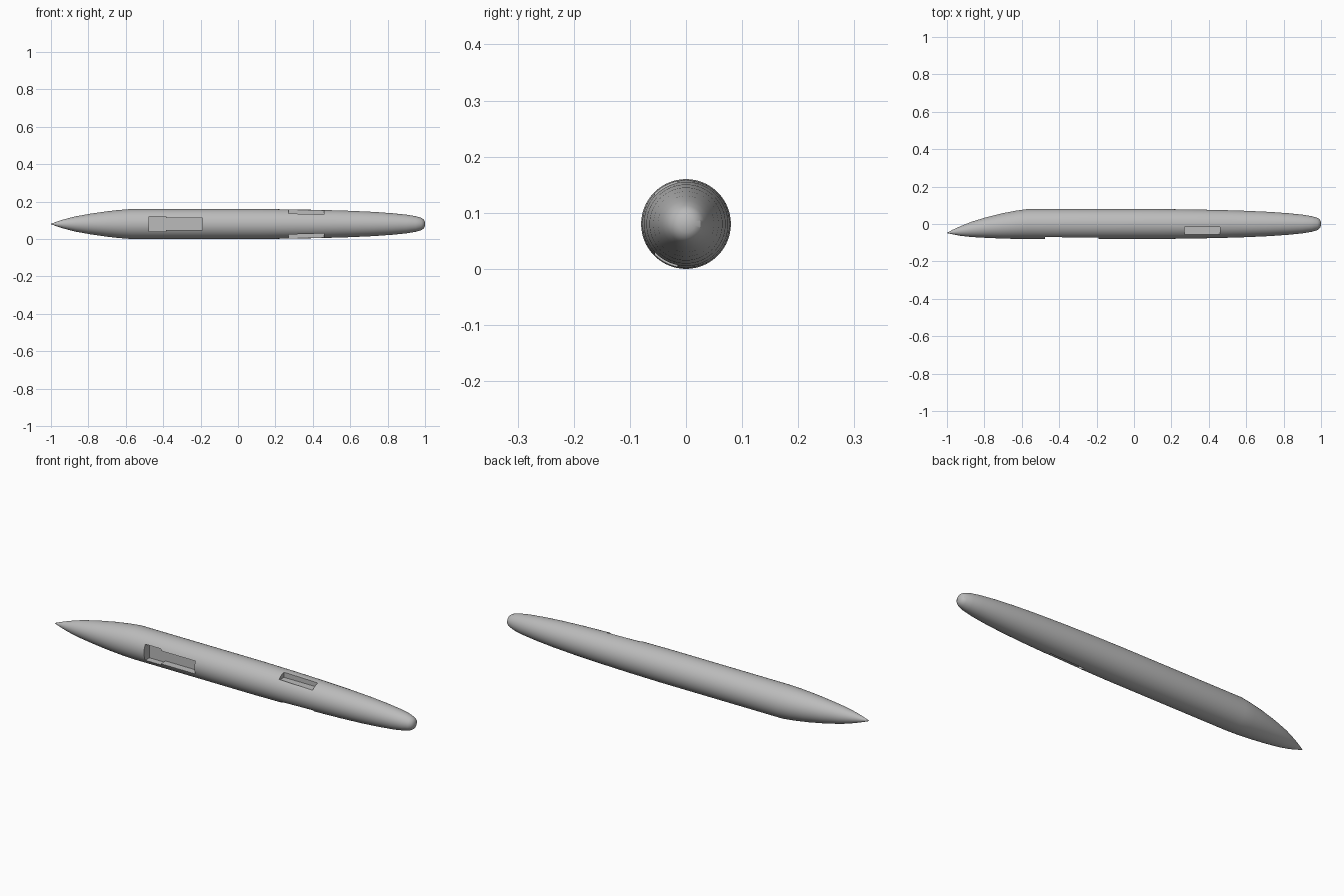
import bpy, bmesh
from math import cos, sin, pi

cube = bpy.data.objects.get("Cube")
if cube:
    bpy.data.objects.remove(cube)

AXIS_Z = 0.08
SIDES = 64

grey = bpy.data.materials.new("light_grey")
grey.use_nodes = True
color = (0.5, 0.5, 0.5, 1)
grey.diffuse_color = color
grey.node_tree.nodes["Principled BSDF"].inputs["Base Color"].default_value = color


def add_object(name, bm):
    bmesh.ops.recalc_face_normals(bm, faces=bm.faces)
    mesh = bpy.data.meshes.new(name)
    bm.to_mesh(mesh)
    bm.free()
    mesh.materials.append(grey)
    obj = bpy.data.objects.new(name, mesh)
    bpy.context.collection.objects.link(obj)
    return obj


def box(name, low, high):
    bm = bmesh.new()
    bmesh.ops.create_cube(bm, size=1)
    for v in bm.verts:
        for i in range(3):
            v.co[i] = low[i] if v.co[i] < 0 else high[i]
    return add_object(name, bm)


# Fuselage stations: x, sideways offset, radius
stations = [
    (-1, -0.048, 0.001), (-0.97, -0.043, 0.012), (-0.93, -0.038, 0.025),
    (-0.87, -0.029, 0.0405), (-0.79, -0.019, 0.055), (-0.7, -0.01, 0.068),
    (-0.63, -0.004, 0.0755), (-0.57, 0, 0.08), (0.12, 0, 0.08),
    (0.3, 0, 0.078), (0.45, 0, 0.075), (0.6, 0, 0.0705), (0.72, 0, 0.065),
    (0.82, 0, 0.058), (0.9, 0, 0.05), (0.95, 0, 0.042), (0.98, 0, 0.033),
    (0.992, 0.001, 0.025), (0.998, 0.001, 0.015), (1, 0.001, 0.004),
]
bm = bmesh.new()
rings = []
for x, y, r in stations:
    rings.append([bm.verts.new((x, y + r * cos(2 * pi * i / SIDES),
                                AXIS_Z + r * sin(2 * pi * i / SIDES)))
                  for i in range(SIDES)])
for a, b in zip(rings, rings[1:]):
    for i in range(SIDES):
        j = (i + 1) % SIDES
        bm.faces.new((a[i], a[j], b[j], b[i]))
bm.faces.new(rings[0])
bm.faces.new(rings[-1])
fuselage = add_object("fuselage", bm)

# Stepped fin slot and a mirrored pair of wing slots
cutters = [
    box("fin_slot_wide", (-0.475, -0.2, AXIS_Z - 0.041), (-0.385, -0.035, AXIS_Z + 0.041)),
    box("fin_slot_narrow", (-0.39, -0.2, AXIS_Z - 0.033), (-0.19, -0.035, AXIS_Z + 0.033)),
]
for name, side in (("upper", 1), ("lower", -1)):
    z = sorted((AXIS_Z + side * 0.051, AXIS_Z + side * 0.2))
    cutters.append(box(name + "_wing_slot", (0.27, -0.055, z[0]), (0.46, -0.015, z[1])))

bpy.ops.object.select_all(action='DESELECT')
bpy.context.view_layer.objects.active = fuselage
fuselage.select_set(True)
for cutter in cutters:
    mod = fuselage.modifiers.new(cutter.name, 'BOOLEAN')
    mod.operation = 'DIFFERENCE'
    mod.solver = 'EXACT'
    mod.object = cutter
    bpy.ops.object.modifier_apply(modifier=mod.name)
    bpy.data.objects.remove(cutter)
bpy.ops.object.shade_smooth_by_angle(angle=0.5)
